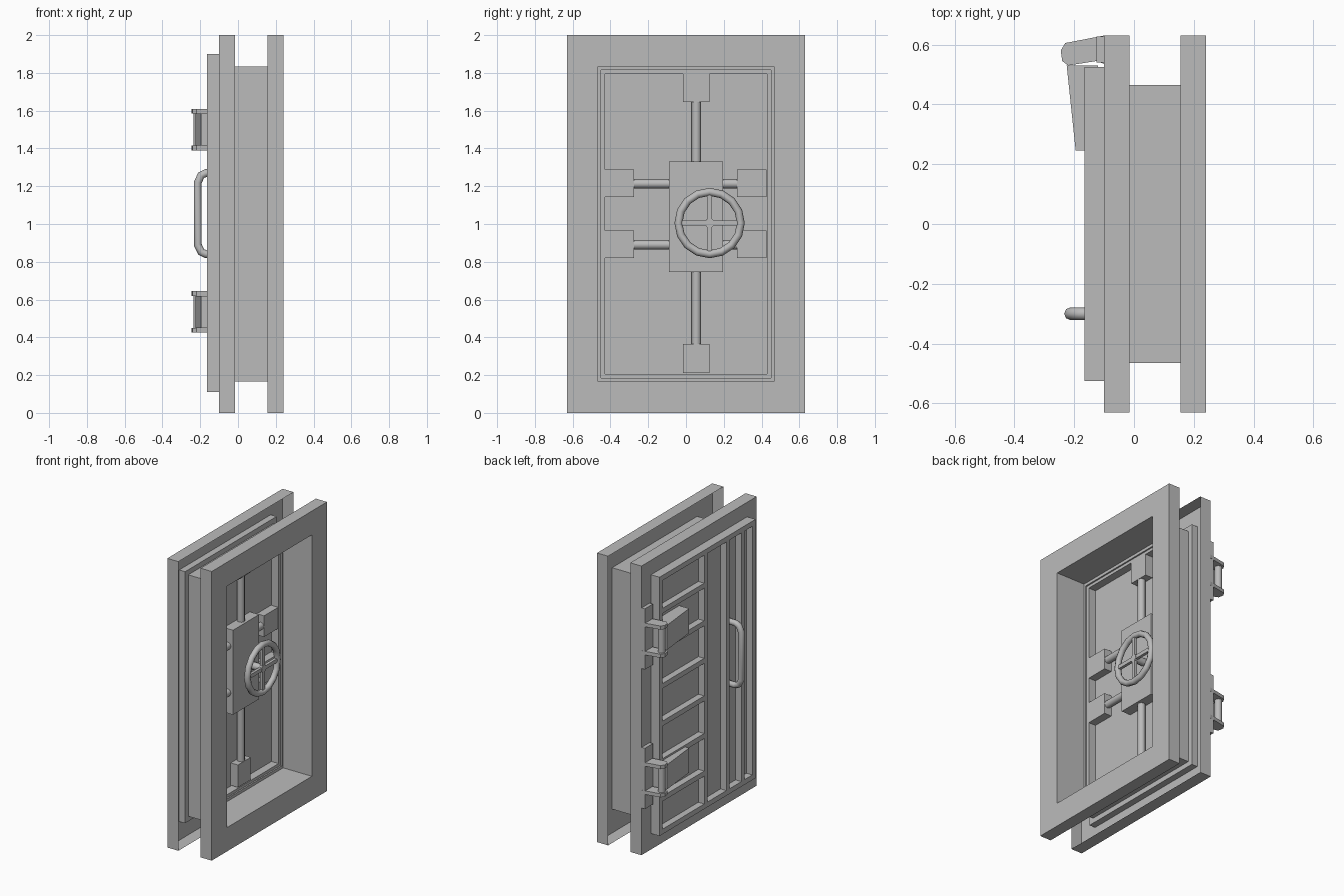
import bpy, bmesh, math
from mathutils import Vector, Matrix

cube = bpy.data.objects.get("Cube")
if cube:
    bpy.data.objects.remove(cube, do_unlink=True)

steel = bpy.data.materials.new("grey_steel")
steel.use_nodes = True
GREY = (0.5, 0.5, 0.5, 1)
steel.diffuse_color = GREY
steel.node_tree.nodes["Principled BSDF"].inputs["Base Color"].default_value = GREY


def finish(name, bm, smooth=False):
    bmesh.ops.recalc_face_normals(bm, faces=bm.faces)
    mesh = bpy.data.meshes.new(name)
    bm.to_mesh(mesh)
    bm.free()
    mesh.materials.append(steel)
    ob = bpy.data.objects.new(name, mesh)
    bpy.context.collection.objects.link(ob)
    if smooth:
        bpy.ops.object.select_all(action='DESELECT')
        ob.select_set(True)
        bpy.context.view_layer.objects.active = ob
        bpy.ops.object.shade_smooth_by_angle(angle=math.radians(50))
    return ob


def box(name, x, y, z):
    bm = bmesh.new()
    bmesh.ops.create_cube(bm, size=1)
    for v in bm.verts:
        v.co = [(a + b) / 2 + c * (b - a) for (a, b), c in zip((x, y, z), v.co)]
    return finish(name, bm)


def rod(name, start, end, radius, sides=8):
    a, b = Vector(start), Vector(end)
    bm = bmesh.new()
    turn = (b - a).to_track_quat('Z', 'Y').to_matrix().to_4x4()
    bmesh.ops.create_cone(bm, cap_ends=True, segments=sides, radius1=radius, radius2=radius,
                          depth=(b - a).length, matrix=Matrix.Translation((a + b) / 2) @ turn)
    return finish(name, bm, True)


def plan(name, outline, z0, z1):
    """Extrude an outline in x and y from z0 to z1."""
    bm = bmesh.new()
    face = bm.faces.new([bm.verts.new((x, y, z0)) for x, y in outline])
    top = bmesh.ops.extrude_face_region(bm, geom=[face])["geom"]
    for v in top:
        if isinstance(v, bmesh.types.BMVert):
            v.co.z = z1
    return finish(name, bm)


def rect_sweep(name, profile, cap=False):
    """Bridge upright rectangles given as (x, half width, half height)."""
    bm = bmesh.new()
    rings = [[bm.verts.new((x, sy * hy, 1 + sz * hz))
              for sy, sz in ((-1, -1), (1, -1), (1, 1), (-1, 1))] for x, hy, hz in profile]
    for r, s in zip(rings, rings[1:]):
        for i in range(4):
            j = (i + 1) % 4
            bm.faces.new((r[i], r[j], s[j], s[i]))
    if cap:
        bm.faces.new(rings[-1])
    return finish(name, bm)


# Wall frame: hollow flanges joined by a stepped sleeve
W, H = 0.63, 1.0
SW, SH = 0.465, 0.835
rect_sweep("outer_flange", [(-.015, W, H), (-.1, W, H), (-.1, .5, .87), (-.055, .5, .87),
                            (-.055, SW, SH), (.02, SW, SH)])
rect_sweep("inner_flange_and_sleeve",
           [(.155, W, H), (.24, W, H), (.24, SW, SH), (.02, SW, SH), (.02, .45, .815),
            (.01, .45, .815), (.01, .43, .795), (-.045, .43, .795)], cap=True)

# Door leaf with raised ribs
DY, Z0, Z1, RIB = 0.525, 0.11, 1.90, 0.035
FACE = (-.165, -.12)
box("door_panel", (-.12, -.1), (-DY, DY), (Z0, Z1))
for i, y in enumerate((DY, .036, -.206, -.37, -DY + RIB)):
    box(f"vertical_rib_{i}", FACE, (y - RIB, y), (Z0, Z1))
for side, z in (("bottom", Z0), ("top", Z1 - RIB)):
    box(f"{side}_rail", FACE, (-DY, DY), (z, z + RIB))
for i in range(6):
    z = 1.005 + (i - 2.5) * 0.26
    box(f"cross_rib_{i}", FACE, (0.01, DY - 0.01), (z - RIB / 2, z + RIB / 2))

# Hinges: wall plate, two arms, pin and wedge strap
ARM = [(-.1, .63), (-.23, .605), (-.245, .58), (-.24, .545), (-.22, .53), (-.125, .545), (-.1, .535)]
STRAP = [(-.225, .53), (-.195, .245), (-.12, .245), (-.12, .53)]
for label, z in (("lower", .535), ("upper", 1.5)):
    box(f"{label}_hinge_plate", (-.125, -.1), (.54, .627), (z - .21, z + .21))
    for part, s in (("bottom", -1), ("top", 1)):
        plan(f"{label}_hinge_{part}_arm", ARM, z + s * .085, z + s * .11)
    rod(f"{label}_hinge_pin", (-.213, .57, z - .1), (-.213, .57, z + .1), .023, 12)
    plan(f"{label}_hinge_strap", STRAP, z - .085, z + .085)

# Pull handle
curve = bpy.data.curves.new("pull_handle", 'CURVE')
curve.dimensions = '3D'
curve.bevel_depth = .021
curve.bevel_resolution = 2
curve.use_fill_caps = True
half = [(-.115, .215), (-.17, .215), (-.195, .203), (-.213, .165)]
path = half + [(x, -z) for x, z in reversed(half)]
line = curve.splines.new('POLY')
line.points.add(len(path) - 1)
for p, (x, z) in zip(line.points, path):
    p.co = (x, -.3, 1.055 + z, 1)
curve.materials.append(steel)
bpy.context.collection.objects.link(bpy.data.objects.new("pull_handle", curve))

# Lock mechanism: gear case, bolts and bolt guides
BACK, GUIDE, RX, RR = -.045, .01, -.015, .025
box("gear_case", (BACK, .025), (-.09, .195), (.745, 1.33))
for label, z0, z1, r0, r1 in (("lower", .21, .365, .36, .76), ("upper", 1.645, 1.797, 1.32, 1.65)):
    box(f"{label}_bolt_guide", (BACK, GUIDE), (-.015, .125), (z0, z1))
    rod(f"{label}_bolt", (RX, .055, r0), (RX, .055, r1), RR)
for row, z, rz in (("low", .892, .89), ("high", 1.215, 1.213)):
    for side, y0, y1 in (("front", -.43, -.275), ("rear", .27, .425)):
        box(f"{row}_{side}_bolt_guide", (BACK, GUIDE), (y0, y1), (z - .073, z + .073))
    rod(f"{row}_side_bolts", (RX, -.28, rz), (RX, .275, rz), RR)

# Hand wheel
WX, WY, WZ, MAJOR, MINOR = .1, .125, 1.005, .165, .021
bm = bmesh.new()
SEG, TUBE = 16, 8
rings = []
for i in range(SEG):
    a = math.tau * i / SEG
    ring = []
    for j in range(TUBE):
        b = math.tau * j / TUBE
        r = MAJOR + MINOR * math.cos(b)
        ring.append(bm.verts.new((WX + MINOR * math.sin(b), WY + r * math.cos(a), WZ + r * math.sin(a))))
    rings.append(ring)
for i in range(SEG):
    r, s = rings[i], rings[(i + 1) % SEG]
    for j in range(TUBE):
        k = (j + 1) % TUBE
        bm.faces.new((r[j], r[k], s[k], s[j]))
finish("wheel_rim", bm, True)
box("wheel_spoke_across", (WX - .01, WX + .01), (WY - MAJOR, WY + MAJOR), (WZ - .013, WZ + .013))
box("wheel_spoke_upright", (WX - .01, WX + .01), (WY - .013, WY + .013), (WZ - MAJOR, WZ + MAJOR))
rod("wheel_axle", (.02, WY, WZ), (WX + .012, WY, WZ), .026, 8)
